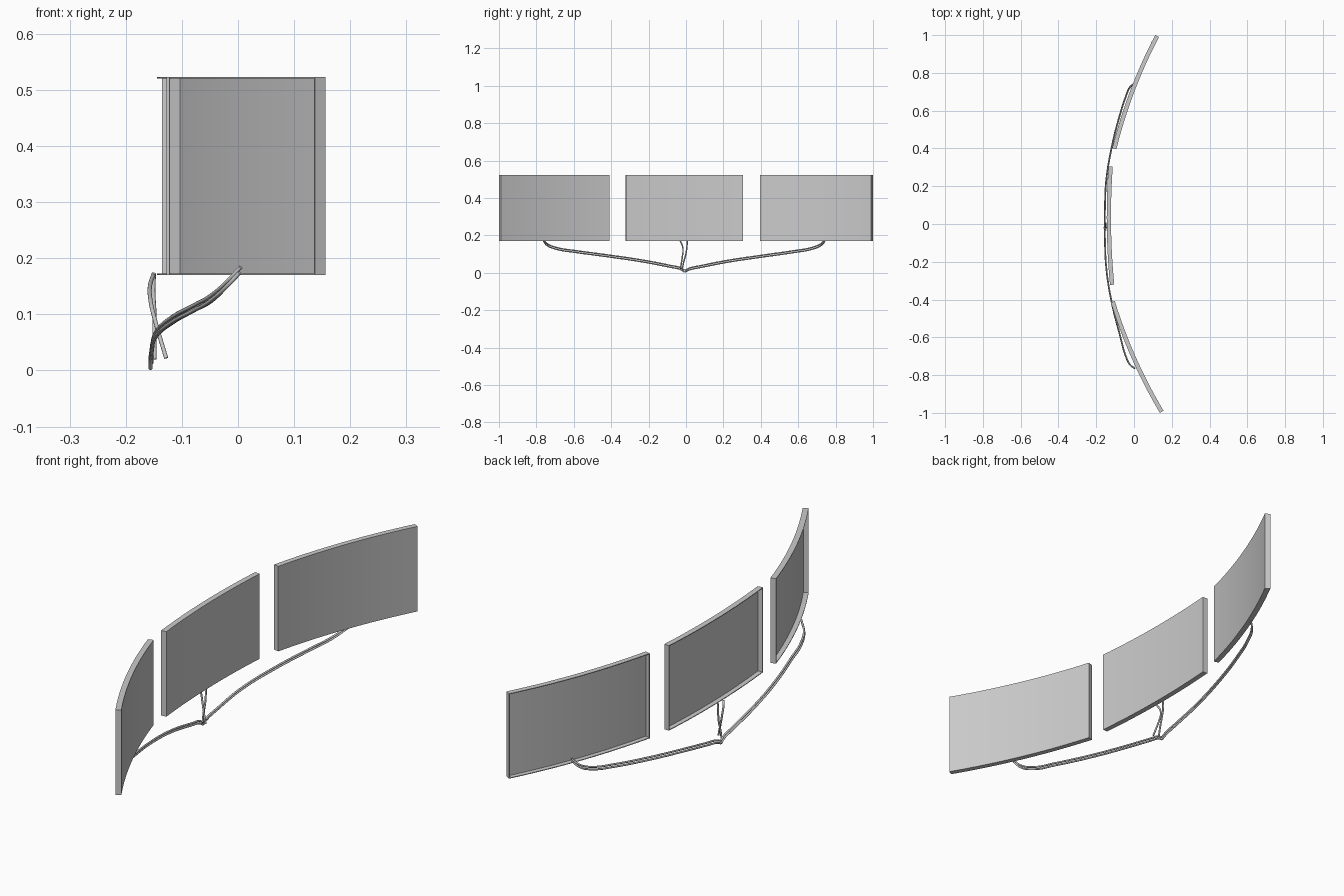
import bpy, bmesh, math
from mathutils import Vector

if "Cube" in bpy.data.objects:
    bpy.data.objects.remove(bpy.data.objects["Cube"])

Z0, Z1 = 0.17, 0.523      # panel bottom and top
T, RIM, N = 0.0225, 0.003, 16   # panel depth, rim wall, arc segments


def panel(name, a, b, sag):
    """Curved tray along a shallow arc, open on its convex (-x) side."""
    a, b = Vector(a), Vector(b)
    chord = b - a
    half = chord.length / 2
    R = (half * half + sag * sag) / (2 * sag)
    u = chord.normalized()
    n = Vector((u.y, -u.x))          # towards the concave side
    if n.x < 0:
        n = -n
    c = (a + b) / 2 + n * (R - sag)
    ang = math.asin(half / R)

    def pt(t, depth, z):
        d = u * math.sin(t) - n * math.cos(t)
        p = c + d * (R - depth)
        return (p.x, p.y, z)

    bm = bmesh.new()
    inner = ang - RIM / R
    outer_t = [-ang + 2 * ang * i / N for i in range(N + 1)]
    inner_t = [-inner + 2 * inner * i / N for i in range(N + 1)]

    def rows(ts, depth, lo, hi):
        return [[bm.verts.new(pt(t, depth, z)) for t in ts] for z in (lo, hi)]

    back = rows(outer_t, T, Z0, Z1)
    lip = rows(outer_t, 0, Z0, Z1)
    lip_in = rows(inner_t, 0, Z0 + RIM, Z1 - RIM)
    floor = rows(inner_t, T - RIM, Z0 + RIM, Z1 - RIM)

    def ring(r):
        return r[0] + r[1][::-1]

    for p, q in ((back, lip), (lip, lip_in), (lip_in, floor)):
        p, q = ring(p), ring(q)
        for i in range(len(p)):
            j = (i + 1) % len(p)
            bm.faces.new((p[i], p[j], q[j], q[i]))
    for r in (back, floor):
        for i in range(N):
            bm.faces.new((r[0][i], r[0][i + 1], r[1][i + 1], r[1][i]))
    bmesh.ops.recalc_face_normals(bm, faces=bm.faces)
    finish(name, bm)


def finish(name, bm):
    me = bpy.data.meshes.new(name)
    bm.to_mesh(me)
    bm.free()
    ob = bpy.data.objects.new(name, me)
    bpy.context.collection.objects.link(ob)
    bpy.context.view_layer.objects.active = ob
    ob.select_set(True)
    bpy.ops.object.shade_smooth_by_angle(angle=math.radians(30))
    ob.select_set(False)


def cable(name, pts, off=(0, 0, 0), r=0.0038):
    """Round cable through the given points."""
    cu = bpy.data.curves.new(name, 'CURVE')
    cu.dimensions = '3D'
    cu.bevel_depth = r
    cu.bevel_resolution = 2
    cu.resolution_u = 6
    cu.use_fill_caps = True
    s = cu.splines.new('BEZIER')
    s.bezier_points.add(len(pts) - 1)
    for bp, p in zip(s.bezier_points, pts):
        bp.co = Vector(p) + Vector(off)
        bp.handle_left_type = bp.handle_right_type = 'AUTO'
    ob = bpy.data.objects.new(name, cu)
    bpy.context.collection.objects.link(ob)


# three curved screens (convex face end points)
panel("screen_front", (0.137, -1.0), (-0.123, -0.415), 0.019)
panel("screen_middle", (-0.127, -0.323), (-0.135, 0.305), 0.013)
panel("screen_back", (-0.115, 0.402), (0.112, 1.0), 0.019)

# paired cables to the outer screens
front_path = [(0.003, -0.764, 0.176), (-0.022, -0.745, 0.150), (-0.048, -0.690, 0.127),
              (-0.075, -0.590, 0.111), (-0.118, -0.420, 0.088), (-0.148, -0.230, 0.060),
              (-0.155, -0.080, 0.031), (-0.156, -0.030, 0.020), (-0.156, -0.008, 0.006)]
back_path = [(0.003, 0.745, 0.176), (-0.022, 0.725, 0.150), (-0.046, 0.670, 0.127),
             (-0.075, 0.580, 0.111), (-0.116, 0.420, 0.088), (-0.148, 0.230, 0.060),
             (-0.155, 0.080, 0.031), (-0.156, 0.020, 0.018), (-0.156, -0.006, 0.006)]
for side, path in (("front", front_path), ("back", back_path)):
    cable(side + "_cable_lower", path, (0, 0, -0.002))
    cable(side + "_cable_upper", path, (0.002, 0, 0.008))

# two separate cables to the middle screen
cable("middle_cable_a", [(-0.150, -0.032, 0.173), (-0.157, -0.021, 0.150), (-0.156, -0.016, 0.125),
                         (-0.148, -0.019, 0.090), (-0.128, -0.030, 0.022)])
cable("middle_cable_b", [(-0.150, 0.006, 0.173), (-0.151, 0.005, 0.140), (-0.149, -0.001, 0.100),
                         (-0.149, -0.013, 0.055), (-0.149, -0.020, 0.020)])
